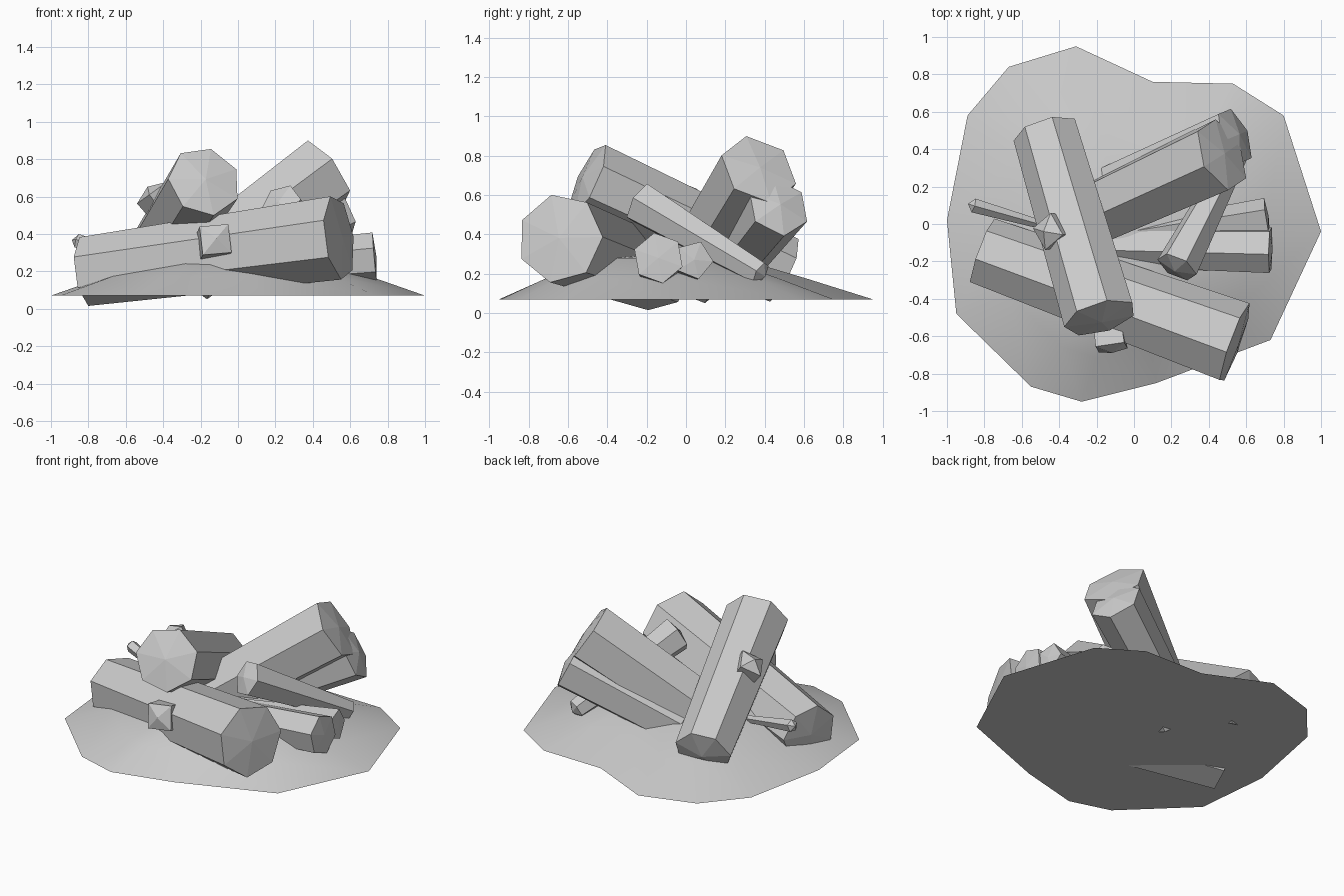
import bpy, bmesh, math
from mathutils import Vector

cube = bpy.data.objects.get("Cube")
if cube:
    bpy.data.objects.remove(cube, do_unlink=True)

stone = bpy.data.materials.new("grey_stone")
stone.use_nodes = True
GREY = (0.6, 0.6, 0.6, 1)
stone.diffuse_color = GREY
stone.node_tree.nodes["Principled BSDF"].inputs["Base Color"].default_value = GREY


def finish(name, bm):
    bmesh.ops.recalc_face_normals(bm, faces=bm.faces)
    mesh = bpy.data.meshes.new(name)
    bm.to_mesh(mesh)
    bm.free()
    mesh.materials.append(stone)
    obj = bpy.data.objects.new(name, mesh)
    bpy.context.collection.objects.link(obj)
    return obj


def crystal(name, root, tip, r_root, r_tip, sides=6, roll=0, point=0.03):
    """Faceted prism from root to tip, closed by a shallow point at each end."""
    root, tip = Vector(root), Vector(tip)
    axis = (tip - root).normalized()
    side = axis.cross(Vector((0, 0, 1))).normalized()
    up = side.cross(axis)
    bm = bmesh.new()
    rings = []
    for centre, r in ((root, r_root), (tip, r_tip)):
        ring = []
        for i in range(sides):
            a = math.radians(roll) + math.tau * i / sides
            ring.append(bm.verts.new(centre + r * (math.cos(a) * side + math.sin(a) * up)))
        rings.append(ring)
    ends = [bm.verts.new(root - axis * point), bm.verts.new(tip + axis * point)]
    for i in range(sides):
        j = (i + 1) % sides
        bm.faces.new((rings[0][i], rings[0][j], rings[1][j], rings[1][i]))
        for ring, end in zip(rings, ends):
            bm.faces.new((ring[i], ring[j], end))
    return finish(name, bm)


# Mound: flat-bottomed, with an uneven rim rising to a plateau set towards the front
rim = [(-1, .02), (-.89, .58), (-.67, .84), (-.31, .95), (.1, .76), (.53, .75), (.8, .58),
       (1, -.04), (.73, -.62), (.12, -.85), (-.28, -.95), (-.55, -.87), (-.95, -.48)]
bm = bmesh.new()
levels = [[bm.verts.new((x * s, y * s + shift, z)) for x, y in rim]
          for s, shift, z in ((1, 0, .07), (.7, -.05, .175), (.4, -.12, .28))]
bm.faces.new(levels[0])
peak = bm.verts.new((-.05, -.05, .3))
for i in range(len(rim)):
    j = (i + 1) % len(rim)
    for low, high in zip(levels, levels[1:]):
        bm.faces.new((low[i], low[j], high[j], high[i]))
    bm.faces.new((levels[2][i], levels[2][j], peak))
mound = finish("mound", bm)
bpy.ops.object.select_all(action='DESELECT')
mound.select_set(True)
bpy.context.view_layer.objects.active = mound
bpy.ops.object.shade_smooth_by_angle(angle=math.radians(25))

# Large crystals
crystal("leaning_crystal", (-.47, .49, .22), (-.18, -.5, .68), .18, .2, 7, 56)
crystal("tall_back_crystal", (-.25, .04, .2), (.47, .37, .73), .18, .205, 6, 25, .02)
crystal("lower_back_crystal", (-.1, .2, .2), (.54, .47, .54), .14, .165, 6, 30)
crystal("long_front_crystal", (-.81, -.15, .2), (.54, -.64, .38), .19, .23, 7, 24, .02)

# Medium crystals
crystal("right_crystal", (-.2, -.12, .2), (.73, -.14, .28), .11, .13, 6, 20, .01)
crystal("slim_right_crystal", (-.1, -.08, .22), (.71, .04, .27), .07, .1, 5, 40, .01)
crystal("slanted_crystal", (.55, .38, .2), (.23, -.23, .56), .065, .115, 6, 45)

# Small crystals
crystal("left_spike", (-.4, -.03, .24), (-.86, .1, .36), .02, .04, 5, 20)
crystal("upper_stub", (-.33, -.04, .44), (-.46, -.04, .62), .08, .1, 4, 10, .04)
crystal("front_stub", (-.16, -.35, .3), (-.12, -.66, .37), .1, .11, 4, 40, .03)
